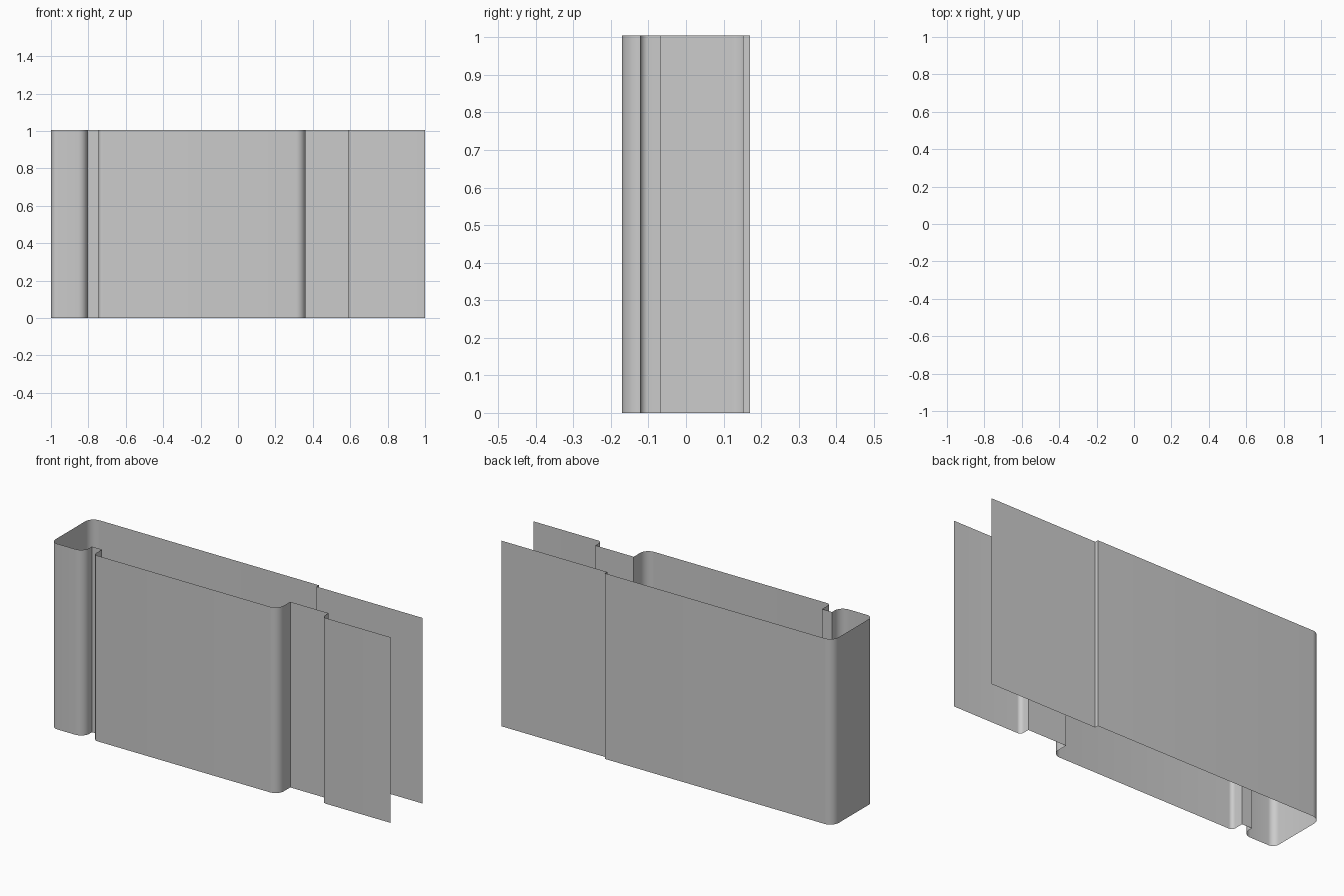
import bpy, bmesh, math
from mathutils import Vector

if "Cube" in bpy.data.objects:
    bpy.data.objects.remove(bpy.data.objects["Cube"])

HEIGHT = 1.005

# plan outline of the folded sheet: x, y, corner radius
OUTLINE = [
    (1.0, 0.152, 0), (0.365, 0.152, 0), (0.365, 0.171, 0),      # back flap and step
    (-1.0, 0.171, 0.05), (-1.0, -0.171, 0.035),                 # back panel, end wall
    (-0.805, -0.171, 0.05), (-0.805, -0.10, 0),                 # front lip
    (-0.745, -0.10, 0), (-0.745, -0.171, 0.02),                 # groove
    (0.36, -0.171, 0.05), (0.36, -0.067, 0),                    # main front panel
    (0.59, -0.067, 0), (0.59, -0.122, 0.022), (1.0, -0.122, 0), # recess and front flap
]


def rounded(outline, steps=8):
    """Replace each corner that has a radius with a true arc."""
    pts = [Vector(p[:2]) for p in outline]
    path = []
    for i, (p, (_, _, r)) in enumerate(zip(pts, outline)):
        if r == 0:
            path.append(p)
            continue
        a = (pts[i - 1] - p).normalized()
        b = (pts[i + 1] - p).normalized()
        centre = p + (a + b) * r
        for k in range(steps + 1):
            t = k / steps * math.pi / 2
            path.append(centre - b * r * math.cos(t) - a * r * math.sin(t))
    return path


# single folded sheet, extruded upward
bm = bmesh.new()
verts = [bm.verts.new((p.x, p.y, 0)) for p in rounded(OUTLINE)]
edges = [bm.edges.new(pair) for pair in zip(verts, verts[1:])]
top = bmesh.ops.extrude_edge_only(bm, edges=edges)["geom"]
bmesh.ops.translate(bm, vec=(0, 0, HEIGHT),
                    verts=[g for g in top if isinstance(g, bmesh.types.BMVert)])
bmesh.ops.recalc_face_normals(bm, faces=bm.faces)
mesh = bpy.data.meshes.new("folded_sheet")
bm.to_mesh(mesh)
bm.free()

sheet = bpy.data.objects.new("folded_sheet", mesh)
bpy.context.collection.objects.link(sheet)
bpy.context.view_layer.objects.active = sheet
sheet.select_set(True)
bpy.ops.object.shade_smooth_by_angle(angle=math.radians(30))
